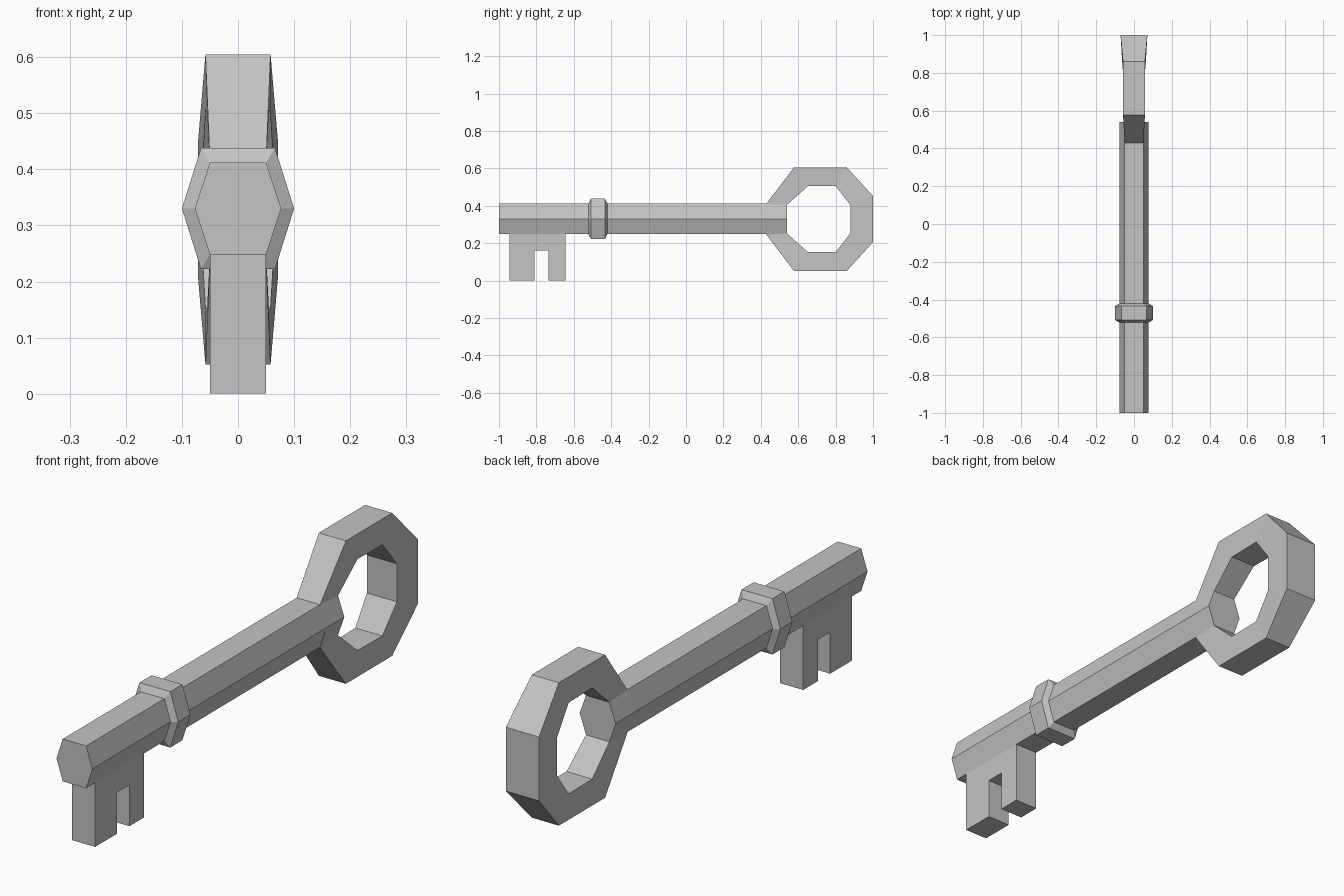
import bpy
import bmesh

cube = bpy.data.objects.get("Cube")
if cube:
    bpy.data.objects.remove(cube, do_unlink=True)

metal = bpy.data.materials.new("grey metal")
metal.use_nodes = True
GREY = (0.55, 0.55, 0.55, 1)
metal.diffuse_color = GREY
metal.node_tree.nodes["Principled BSDF"].inputs["Base Color"].default_value = GREY

MID = 0.33          # height of the shaft axis
SHAFT = (0.077, 0.05, 0.082)   # widest half width, top half width, half height
COLLAR = (0.1, 0.066, 0.108)


def finish(name, bm):
    bmesh.ops.recalc_face_normals(bm, faces=bm.faces[:])
    mesh = bpy.data.meshes.new(name)
    bm.to_mesh(mesh)
    bm.free()
    mesh.materials.append(metal)
    obj = bpy.data.objects.new(name, mesh)
    bpy.context.collection.objects.link(obj)
    return obj


def hexagon(bm, y, size):
    wide, top, h = size
    points = [(wide, 0), (top, h), (-top, h), (-wide, 0), (-top, -h), (top, -h)]
    return [bm.verts.new((x, y, MID + z)) for x, z in points]


def hex_bar(name, sections, cap_front=False):
    bm = bmesh.new()
    rings = [hexagon(bm, y, size) for y, size in sections]
    for a, b in zip(rings, rings[1:]):
        for i in range(6):
            j = (i + 1) % 6
            bm.faces.new((a[i], a[j], b[j], b[i]))
    if cap_front:
        bm.faces.new(rings[0])
    finish(name, bm)


# Six-sided shaft, open where it runs into the bow
hex_bar("shaft", [(-1, SHAFT), (0.43, SHAFT)], cap_front=True)

# Collar with sloped rims
hex_bar("collar", [(-0.522, SHAFT), (-0.508, COLLAR), (-0.434, COLLAR), (-0.42, SHAFT)])

# Bow: each station is outer (half width, y, z) and inner (half width, y, z)
upper = [
    ((0.05, 0.43, 0.412), (0.05, 0.54, 0.405)),
    ((0.058, 0.577, 0.605), (0.055, 0.652, 0.505)),
    ((0.058, 0.86, 0.605), (0.058, 0.80, 0.505)),
    ((0.071, 1.0, 0.452), (0.064, 0.88, 0.402)),
]
lower = [tuple((x, y, 2 * MID - 0.003 - z) for x, y, z in s) for s in reversed(upper)]
middle = ((0.077, 0.43, MID), (0.077, 0.54, MID))
stations = [middle] + upper + lower

bm = bmesh.new()
loops = []
for (xo, yo, zo), (xi, yi, zi) in stations:
    corners = [(-xo, yo, zo), (xo, yo, zo), (xi, yi, zi), (-xi, yi, zi)]
    loops.append([bm.verts.new(c) for c in corners])
count = len(loops)
for s in range(count):
    a, b = loops[s], loops[(s + 1) % count]
    for i in range(4):
        if i == 0 and s in (0, count - 1):
            continue    # opening that meets the shaft
        j = (i + 1) % 4
        bm.faces.new((a[i], a[j], b[j], b[i]))
finish("bow", bm)

# Bit: notched outline extruded across the shaft
outline = [(-0.945, 0.25), (-0.945, 0), (-0.81, 0), (-0.81, 0.16),
           (-0.735, 0.16), (-0.735, 0), (-0.645, 0), (-0.645, 0.25)]
bm = bmesh.new()
side = bm.faces.new([bm.verts.new((-0.05, y, z)) for y, z in outline])
out = bmesh.ops.extrude_face_region(bm, geom=[side])
moved = [v for v in out["geom"] if isinstance(v, bmesh.types.BMVert)]
bmesh.ops.translate(bm, verts=moved, vec=(0.1, 0, 0))
finish("bit", bm)
